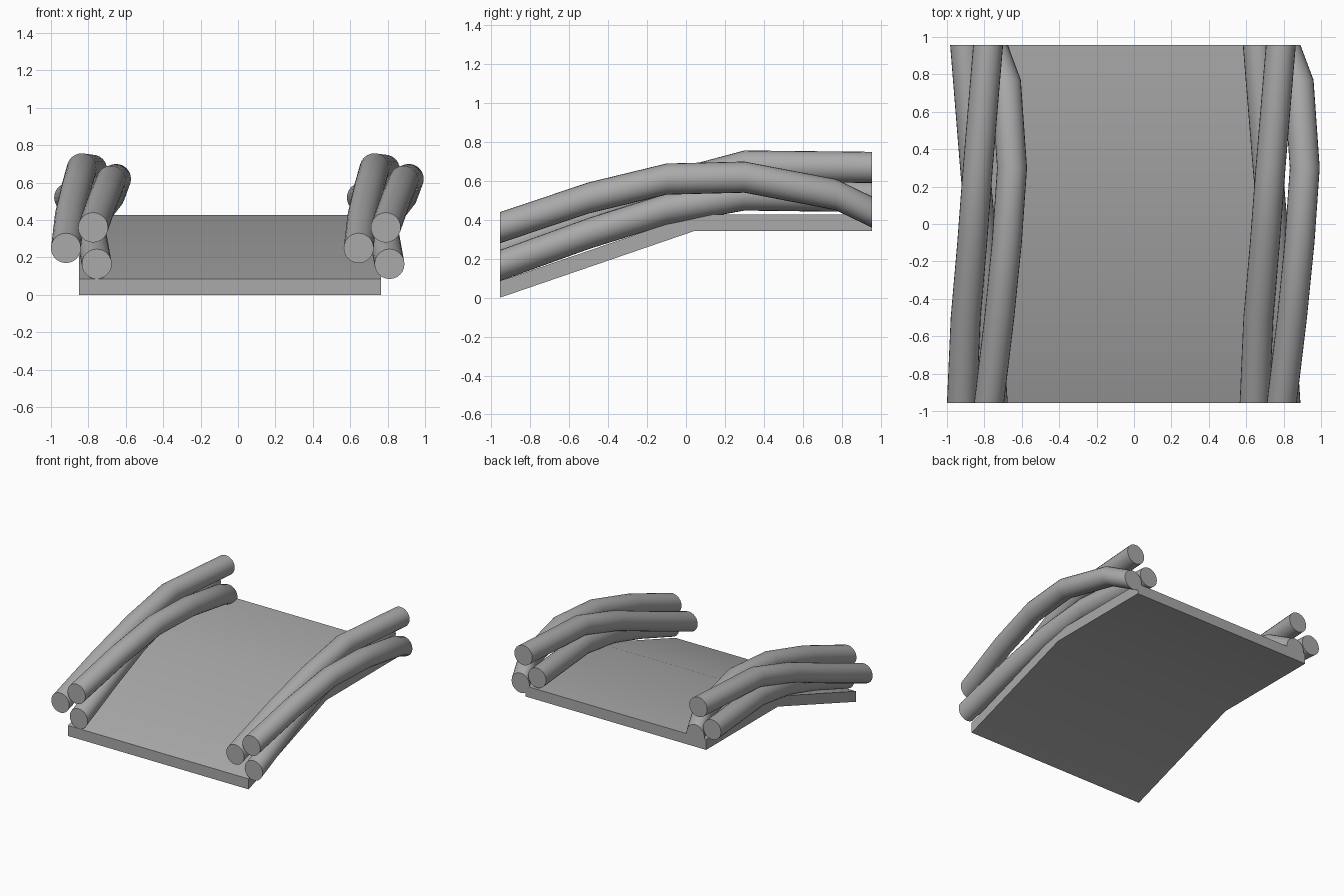
import bpy
import bmesh
from math import cos, sin, pi, radians

cube = bpy.data.objects.get("Cube")
if cube:
    bpy.data.objects.remove(cube, do_unlink=True)

# One plain grey for everything
grey = bpy.data.materials.new("plain grey")
grey.use_nodes = True
grey.diffuse_color = (0.4, 0.4, 0.4, 1)
grey.node_tree.nodes["Principled BSDF"].inputs["Base Color"].default_value = grey.diffuse_color


def loft(name, rings):
    """Skin a list of equal rings, cap both ends and smooth all but sharp edges."""
    bm = bmesh.new()
    loops = [[bm.verts.new(p) for p in ring] for ring in rings]
    count = len(loops[0])
    for a, b in zip(loops, loops[1:]):
        for i in range(count):
            j = (i + 1) % count
            bm.faces.new((a[i], a[j], b[j], b[i]))
    bm.faces.new(loops[0])
    bm.faces.new(loops[-1])
    bmesh.ops.recalc_face_normals(bm, faces=bm.faces)
    mesh = bpy.data.meshes.new(name)
    bm.to_mesh(mesh)
    bm.free()
    mesh.materials.append(grey)
    obj = bpy.data.objects.new(name, mesh)
    bpy.context.collection.objects.link(obj)
    bpy.ops.object.select_all(action='DESELECT')
    obj.select_set(True)
    bpy.context.view_layer.objects.active = obj
    bpy.ops.object.shade_smooth_by_angle(angle=radians(30))
    return obj


def tube(name, path, shift, radius=0.08, sides=24):
    """Round rail whose cross-sections all stand upright across the deck."""
    angles = [2 * pi * i / sides for i in range(sides)]
    loft(name, [[(x + shift + radius * cos(t), y, z + radius * sin(t)) for t in angles]
                for x, y, z in path])


# Bent deck: a sloping ramp running into a level landing
left, right, thick = -0.85, 0.765, 0.085
loft("deck", [[(left, y, z), (right, y, z), (right, y, z + thick), (left, y, z + thick)]
              for y, z in ((-0.957, 0), (0.04, 0.342), (0.957, 0.342))])

# Three twisting rails, repeated on both edges of the deck
rails = {
    "upper_rail": [(-0.92, -0.957, 0.25), (-0.9, -0.5, 0.42), (-0.865, -0.1, 0.57),
                   (-0.835, 0.3, 0.677), (-0.78, 0.957, 0.67)],
    "inner_rail": [(-0.775, -0.957, 0.36), (-0.72, -0.5, 0.513), (-0.68, -0.1, 0.61),
                   (-0.652, 0.3, 0.62), (-0.685, 0.77, 0.53), (-0.755, 0.957, 0.44)],
    "lower_rail": [(-0.755, -0.957, 0.165), (-0.785, -0.5, 0.33), (-0.815, -0.1, 0.455),
                   (-0.85, 0.3, 0.528), (-0.903, 0.957, 0.52)],
}
for side, shift in (("right", 0), ("left", 1.565)):
    for part, path in rails.items():
        tube(f"{side}_{part}", path, shift)
